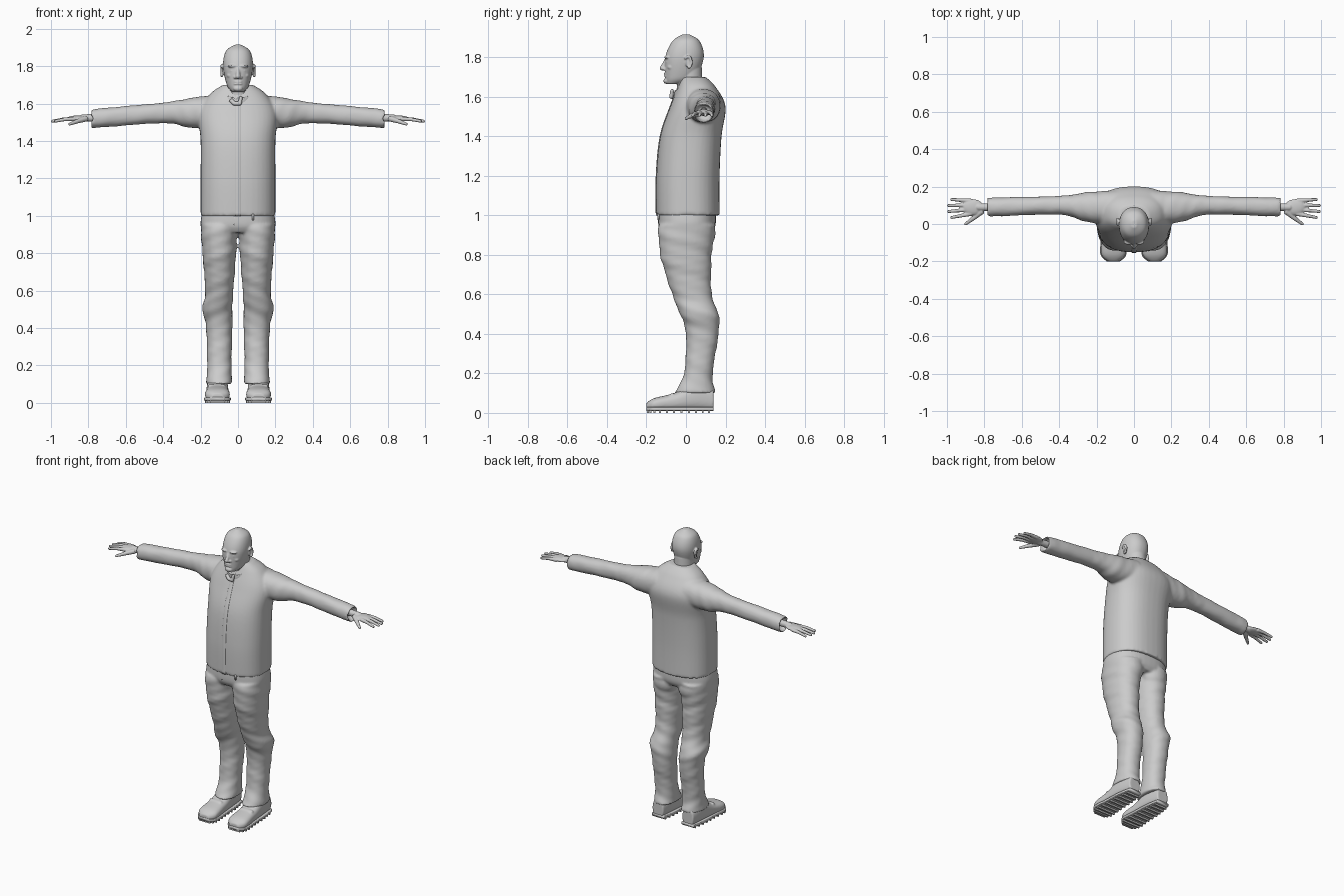
import bpy, bmesh
from math import sin, cos, pi, copysign
from mathutils import Vector, Matrix

cube = bpy.data.objects.get("Cube")
if cube:
    bpy.data.objects.remove(cube, do_unlink=True)

# One plain grey for the whole figure
shade = (0.6, 0.6, 0.6, 1)
grey = bpy.data.materials.new("plain_grey")
grey.use_nodes = True
grey.diffuse_color = shade
grey.node_tree.nodes["Principled BSDF"].inputs["Base Color"].default_value = shade

SIDES = {"left": 1, "right": -1}


def band(z, half, front, back, middle=0):
    """Level cross-section for upright parts."""
    return z, middle - half, middle + half, front, back


def cuff(x, y, z, depth, height):
    """Upright cross-section across an arm."""
    return x, y - depth, y + depth, z - height, z + height


def slab(y, half, top, bottom=.01, middle=.11):
    """Upright cross-section across a shoe."""
    return y, middle - half, middle + half, bottom, top


def smooth_rings(rings, steps):
    """Catmull-Rom interpolation between the given rings."""
    result = []
    last = len(rings) - 1
    for i in range(last):
        before, start, end, after = (Vector(rings[min(max(k, 0), last)])
                                     for k in (i - 1, i, i + 1, i + 2))
        leave, arrive = (end - before) / 2, (after - start) / 2
        for step in range(steps):
            u = step / steps
            ease = u * u * (3 - 2 * u)
            result.append(start.lerp(end, ease) + leave * u * (1 - u) ** 2
                          - arrive * u * u * (1 - u))
    return result + [Vector(rings[last])]


def loft(bm, axis, rings, power=2.2, side=1, fold=0.0, shear=0.0, steps=8, segments=40):
    """Skin superellipse rings (position, min u, max u, min v, max v) along an axis."""
    loops = []
    for t, left, right, low, high in smooth_rings(rings, steps):
        loop = []
        for k in range(segments):
            angle = 2 * pi * k / segments
            wave = 1 + fold * sin(70 * t + 2 * angle) * sin(20 * t + angle)
            across, along = (copysign(abs(f) ** (2 / power), f) * wave / 2
                             for f in (cos(angle), sin(angle)))
            u = (left + right) / 2 + across * (right - left)
            v = (low + high) / 2 + along * (high - low)
            x, y, z = {"x": (t, u, v), "y": (u, t, v), "z": (u, v, t)}[axis]
            loop.append(bm.verts.new((x * side, y, z + shear * y)))
        loops.append(loop)
    faces = [bm.faces.new(loops[0]), bm.faces.new(loops[-1])]
    for lower, upper in zip(loops, loops[1:]):
        for k in range(segments):
            n = (k + 1) % segments
            faces.append(bm.faces.new((lower[k], lower[n], upper[n], upper[k])))
    bmesh.ops.recalc_face_normals(bm, faces=faces)


def ball(bm, centre, radii):
    place = Matrix.Translation(centre) @ Matrix.Diagonal((*radii, 1))
    bmesh.ops.create_uvsphere(bm, u_segments=24, v_segments=14, radius=1, matrix=place)


def limb(bm, points, thick, thin):
    """Tapering chain of cones and balls."""
    count = len(points) - 1
    for i in range(count):
        start, end = Vector(points[i]), Vector(points[i + 1])
        wide, narrow = (thick + (thin - thick) * k / count for k in (i, i + 1))
        turn = (end - start).to_track_quat("Z", "Y").to_matrix().to_4x4()
        bmesh.ops.create_cone(bm, cap_ends=True, segments=14, radius1=wide, radius2=narrow,
                              depth=(end - start).length,
                              matrix=Matrix.Translation((start + end) / 2) @ turn)
        ball(bm, end, (narrow, narrow, narrow))


def finish(name, bm, voxel=0.0, relax=4, smooth=True):
    """Make the object, optionally fusing its pieces into one soft skin."""
    mesh = bpy.data.meshes.new(name)
    bm.to_mesh(mesh)
    bm.free()
    mesh.materials.append(grey)
    for polygon in mesh.polygons:
        polygon.use_smooth = smooth
    part = bpy.data.objects.new(name, mesh)
    bpy.context.collection.objects.link(part)
    if voxel:
        fuse = part.modifiers.new("fuse", "REMESH")
        fuse.mode = "VOXEL"
        fuse.voxel_size = voxel
        fuse.use_smooth_shade = True
        soften = part.modifiers.new("soften", "SMOOTH")
        soften.factor = 0.5
        soften.iterations = relax


# Jacket: torso and hollow-ended sleeves fused into one skin
bm = bmesh.new()
torso = [band(z=1, half=.2, front=-.15, back=.17),
         band(z=1.2, half=.2, front=-.15, back=.17),
         band(z=1.4, half=.2, front=-.13, back=.18),
         band(z=1.55, half=.21, front=-.08, back=.2),
         band(z=1.65, half=.15, front=-.04, back=.15),
         band(z=1.7, half=.08, front=-.02, back=.1)]
loft(bm, "z", torso, power=2.4)
sleeve = [cuff(x=.1, y=.09, z=1.56, depth=.09, height=.09),
          cuff(x=.25, y=.09, z=1.55, depth=.08, height=.08),
          cuff(x=.4, y=.1, z=1.55, depth=.05, height=.055),
          cuff(x=.77, y=.09, z=1.52, depth=.05, height=.05),
          cuff(x=.75, y=.09, z=1.52, depth=.035, height=.035)]
for side in SIDES.values():
    loft(bm, "x", sleeve, side=side, fold=.03)
finish("jacket", bm, voxel=.008, relax=6)

# Stand-up collar, higher at the nape, with an open inner wall
bm = bmesh.new()
loft(bm, "z", [band(z=1.58, half=.1, front=-.06, back=.12),
               band(z=1.66, half=.08, front=-.06, back=.1),
               band(z=1.61, half=.065, front=-.05, back=.09)], shear=.4)
finish("collar", bm, voxel=.005)

# Collar flap folded open at the throat
bm = bmesh.new()
limb(bm, [(-.04, -.06, 1.62), (-.02, -.07, 1.6), (.01, -.075, 1.6), (.015, -.07, 1.63)],
     thick=.012, thin=.01)
finish("collar_flap", bm, voxel=.004)

# Front placket following the chest
bm = bmesh.new()
loft(bm, "z", [band(z, half=.015, front=front - .003, back=front + .02)
               for z, left, right, front, back in torso[:-1]], power=4, segments=16)
finish("placket", bm)

# Zip pull at the hem
bm = bmesh.new()
limb(bm, [(.08, -.14, 1.01), (.08, -.14, .98)], thick=.006, thin=.005)
finish("zip_pull", bm)

# Trousers: hips, seat and both legs fused
bm = bmesh.new()
loft(bm, "z", [band(z=.91, half=.17, front=-.12, back=.13),
               band(z=.95, half=.2, front=-.14, back=.15),
               band(z=1.03, half=.19, front=-.14, back=.15)], power=2.5)
leg = [band(z=.1, middle=.1, half=.07, front=-.06, back=.15),
       band(z=.2, middle=.1, half=.065, front=-.01, back=.135),
       band(z=.4, middle=.1, half=.07, front=0, back=.165),
       band(z=.5, middle=.11, half=.08, front=-.03, back=.165),
       band(z=.6, middle=.1, half=.075, front=-.07, back=.13),
       band(z=.8, middle=.1, half=.09, front=-.13, back=.13),
       band(z=.95, middle=.1, half=.1, front=-.14, back=.15)]
for side in SIDES.values():
    loft(bm, "z", leg, side=side, fold=.035)
    ball(bm, centre=(side * .09, .08, .91), radii=(.08, .07, .08))
finish("trousers", bm, voxel=.008, relax=5)

# Fly seam
bm = bmesh.new()
limb(bm, [(-.02, -.135, 1), (-.02, -.135, .95), (-.01, -.11, .91)], thick=.006, thin=.004)
finish("fly_seam", bm)

# Shoes with laced uppers, welted soles and tread bars
upper = [slab(y=-.2, half=.03, top=.05), slab(y=-.16, half=.065, top=.075),
         slab(y=-.06, half=.06, top=.1), slab(y=.05, half=.055, top=.15),
         slab(y=.14, half=.04, top=.12)]
welt = [(y, inner - .005, outer + .005, bottom, .03) for y, inner, outer, bottom, top in upper]
for label, side in SIDES.items():
    bm = bmesh.new()
    loft(bm, "y", upper, power=2.5, side=side)
    limb(bm, [(side * .07, -.07, .09), (side * .15, -.07, .09)], thick=.01, thin=.01)
    finish(label + "_shoe", bm, voxel=.006)
    bm = bmesh.new()
    loft(bm, "y", welt, power=6, side=side)
    finish(label + "_sole", bm)
    bm = bmesh.new()
    for y, inner, outer, bottom, top in smooth_rings(upper, 3)[1:-1]:
        size = Matrix.Diagonal((outer - inner, .01, .014, 1))
        place = Matrix.Translation((side * (inner + outer) / 2, y, .007))
        bmesh.ops.create_cube(bm, size=1, matrix=place @ size)
    finish(label + "_tread", bm, smooth=False)

# Head: skull, neck and face features fused
bm = bmesh.new()
loft(bm, "z", [band(z=1.665, half=.035, front=-.1, back=-.02),
               band(z=1.7, half=.06, front=-.105, back=.05),
               band(z=1.8, half=.08, front=-.105, back=.09),
               band(z=1.88, half=.065, front=-.07, back=.07),
               band(z=1.915, half=.015, front=-.02, back=.02)])
loft(bm, "z", [band(z=1.58, half=.06, front=-.045, back=.085),
               band(z=1.75, half=.06, front=-.045, back=.08)], power=2)
nose = [(0, -.1, 1.79), (0, -.11, 1.765), (0, -.12, 1.745)]
limb(bm, nose, thick=.008, thin=.013)
chin = (0, -.1, 1.68)
ball(bm, chin, radii=(.025, .014, .015))
for lip in (1.705, 1.717):
    ball(bm, centre=(0, -.1, lip), radii=(.025, .012, .005))
for side in SIDES.values():
    nostril, brow = (side * .014, -.107, 1.74), (side * .03, -.095, 1.8)
    eye, cheek = (side * .03, -.09, 1.775), (side * .04, -.075, 1.75)
    ear = (side * .08, .01, 1.775)
    ball(bm, nostril, radii=(.01, .012, .008))
    ball(bm, brow, radii=(.026, .016, .008))
    ball(bm, eye, radii=(.014, .012, .007))
    ball(bm, cheek, radii=(.02, .02, .015))
    ball(bm, ear, radii=(.006, .014, .026))
    rim = [Vector(ear) + Vector((side * .007, .018 * sin(turn), -.03 * cos(turn)))
           for turn in (0, pi / 4, pi / 2, pi * 3 / 4, pi, pi * 5 / 4)]
    limb(bm, rim, thick=.007, thin=.007)
finish("head", bm, voxel=.004, relax=3)

# Hands: wrist, palm, four fanned fingers and thumb fused
for label, side in SIDES.items():
    bm = bmesh.new()
    limb(bm, [(side * .74, .09, 1.525), (side * .83, .09, 1.522)], thick=.022, thin=.02)
    ball(bm, centre=(side * .86, .09, 1.52), radii=(.055, .043, .016))
    for finger in range(4):
        root = Vector((side * .87, .055 + .023 * finger, 1.518))
        reach = .992 if finger in (1, 2) else .975
        tip = Vector((side * reach, .035 + .032 * finger, 1.506))
        knuckle = root.lerp(tip, .5) + Vector((0, 0, .004))
        limb(bm, [root, knuckle, tip], thick=.012, thin=.008)
    thumb = [(side * .81, .07, 1.52), (side * .86, .03, 1.505), (side * .9, 0, 1.49)]
    limb(bm, thumb, thick=.016, thin=.008)
    finish(label + "_hand", bm, voxel=.004, relax=2)
